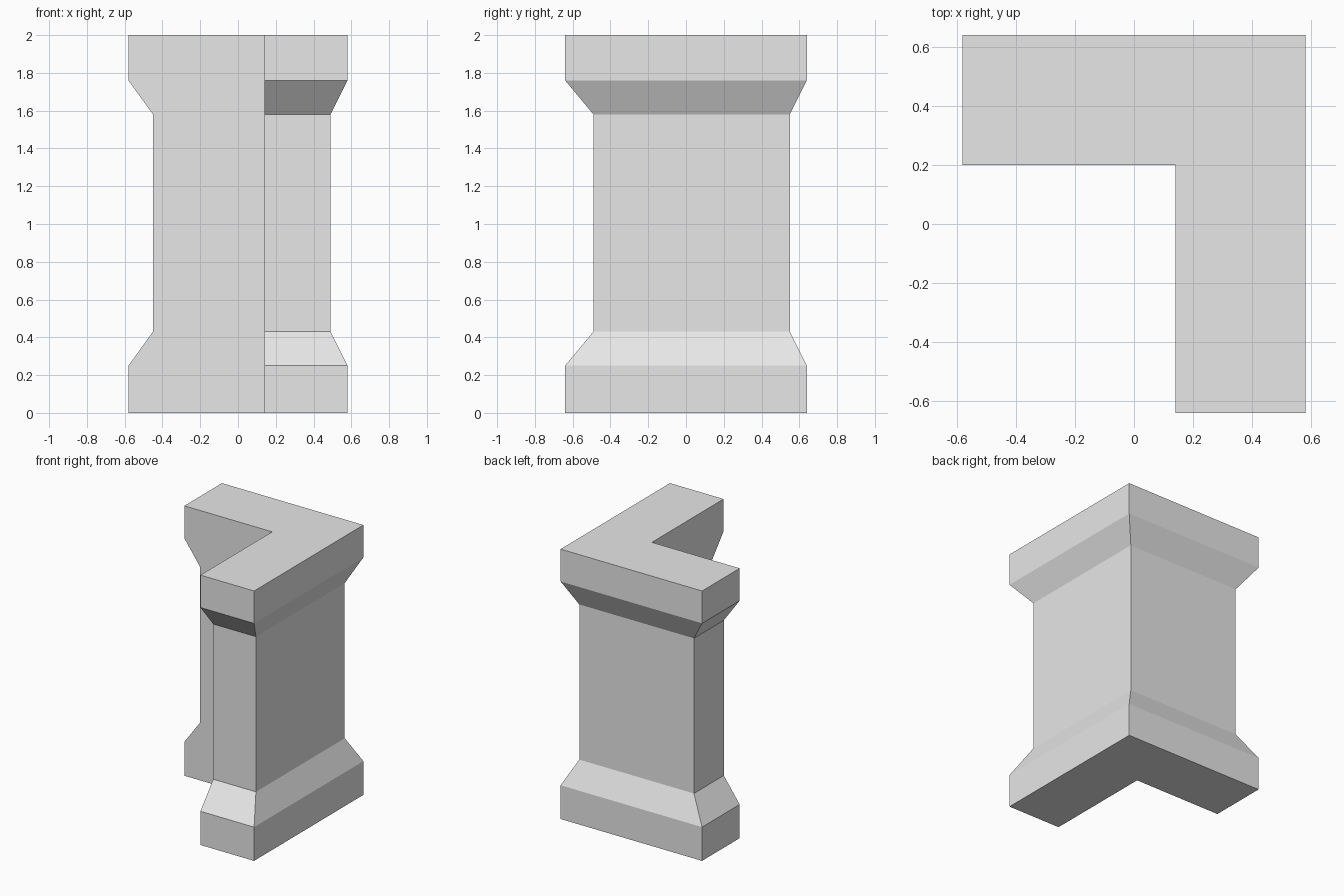
import bpy
import bmesh

cube = bpy.data.objects.get("Cube")
if cube:
    bpy.data.objects.remove(cube, do_unlink=True)

# Single stone colour
stone = bpy.data.materials.new("light grey stone")
stone.use_nodes = True
colour = (0.8, 0.8, 0.8, 1)
stone.diffuse_color = colour
stone.node_tree.nodes["Principled BSDF"].inputs["Base Color"].default_value = colour

INNER_X, INNER_Y = 0.14, 0.20    # inner corner, straight from base to top


def outline(left, right, front, back):
    """L-shaped plan, counter-clockwise."""
    return [(left, back), (left, INNER_Y), (INNER_X, INNER_Y),
            (INNER_X, front), (right, front), (right, back)]


wide = outline(-0.58, 0.58, -0.64, 0.64)
narrow = outline(-0.45, 0.49, -0.49, 0.55)

# Plinth, lower slope, shaft, upper slope and cap as stacked outlines
levels = [(0, wide), (0.25, wide), (0.43, narrow),
          (1.58, narrow), (1.76, wide), (2, wide)]

bm = bmesh.new()
rings = [[bm.verts.new((x, y, z)) for x, y in plan] for z, plan in levels]
for low, high in zip(rings, rings[1:]):
    for i in range(len(low)):
        j = (i + 1) % len(low)
        bm.faces.new((low[i], low[j], high[j], high[i]))
bm.faces.new(reversed(rings[0]))
bm.faces.new(rings[-1])
bmesh.ops.recalc_face_normals(bm, faces=bm.faces)

mesh = bpy.data.meshes.new("corner_pillar")
bm.to_mesh(mesh)
bm.free()
mesh.materials.append(stone)
pillar = bpy.data.objects.new("corner_pillar", mesh)
bpy.context.collection.objects.link(pillar)
